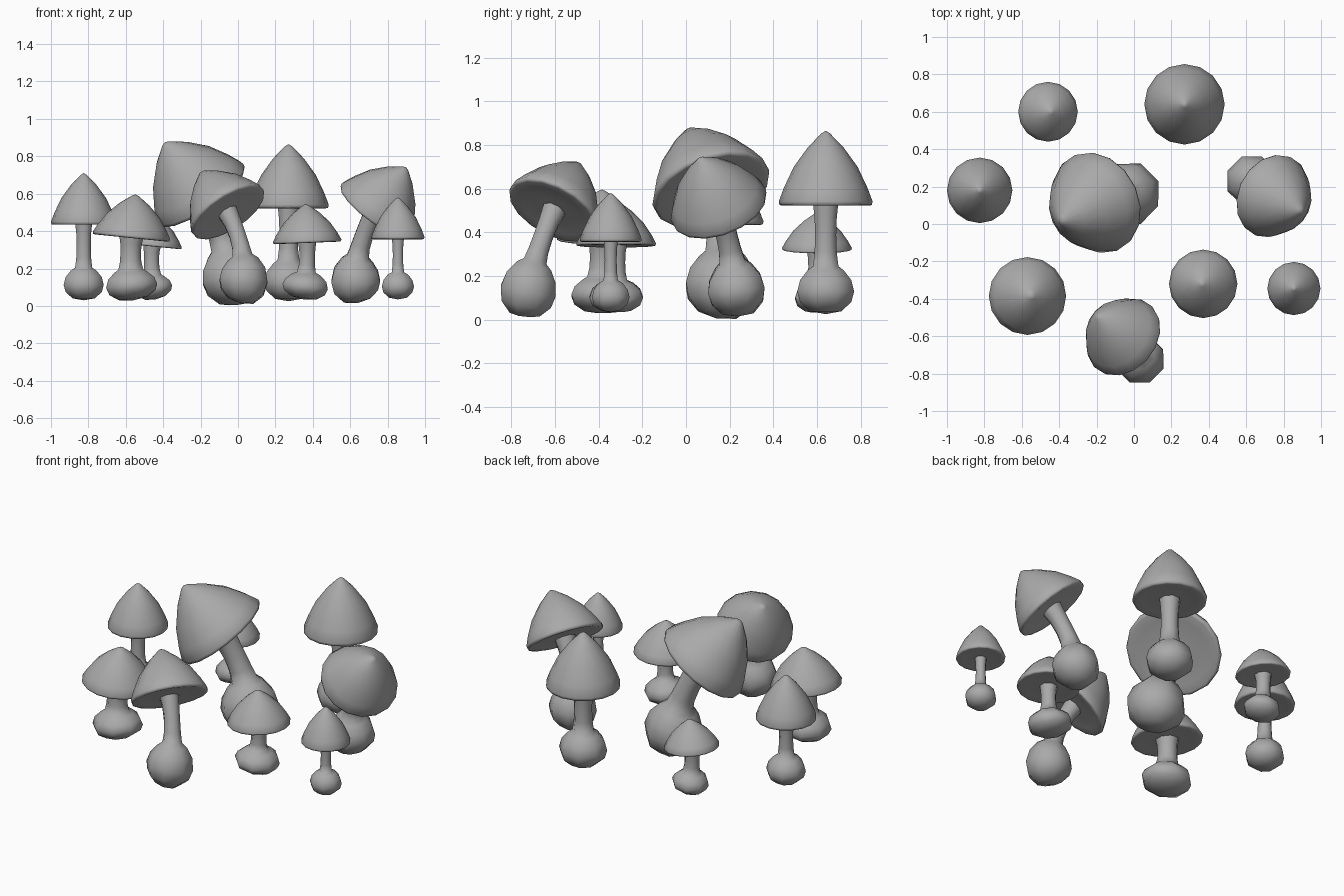
import bpy, bmesh, math
from mathutils import Vector

cube = bpy.data.objects.get("Cube")
if cube:
    bpy.data.objects.remove(cube)

# One plain grey for everything
grey = bpy.data.materials.new("plain_grey")
grey.use_nodes = True
colour = (0.4, 0.4, 0.4, 1)
grey.diffuse_color = colour
grey.node_tree.nodes["Principled BSDF"].inputs["Base Color"].default_value = colour


def loft(name, rings, sides, twist=0.0):
    """Skin rings of (centre, axis, radius); zero radius makes a pole."""
    bm = bmesh.new()
    loops = []
    for centre, axis, radius in rings:
        if radius == 0:
            loops.append([bm.verts.new(centre)])
            continue
        turn = Vector((0, 0, 1)).rotation_difference(axis)
        angles = [2 * math.pi * (i + twist) / sides for i in range(sides)]
        loops.append([bm.verts.new(centre + turn @ Vector(
            (radius * math.cos(a), radius * math.sin(a), 0))) for a in angles])
    for low, high in zip(loops, loops[1:]):
        for i in range(sides):
            j = (i + 1) % sides
            corners = [low[i % len(low)], low[j % len(low)],
                       high[j % len(high)], high[i % len(high)]]
            bm.faces.new(list(dict.fromkeys(corners)))
    bmesh.ops.recalc_face_normals(bm, faces=bm.faces)
    mesh = bpy.data.meshes.new(name)
    bm.to_mesh(mesh)
    bm.free()
    mesh.materials.append(grey)
    obj = bpy.data.objects.new(name, mesh)
    bpy.context.collection.objects.link(obj)
    bpy.ops.object.select_all(action='DESELECT')
    obj.select_set(True)
    bpy.context.view_layer.objects.active = obj
    bpy.ops.object.shade_smooth_by_angle(angle=math.radians(75))


# Cap outline: share of radius, share of height, from tip to flat underside
CAP = [(0, 1), (.09, .965), (.38, .77), (.68, .5), (.89, .21), (1, .02),
       (.985, -.03), (.93, -.04), (.75, -.02), (.4, -.02), (0, -.02)]
# Bulb outline: share of bulb radius, share of bulb height
BULB = [(0, 0), (.55, .06), (.9, .25), (1, .47), (.9, .71), (.64, .91)]


def mushroom(name, base, bulb_r, bulb_top, stem_r, rim, lean, cap_r, cap_h):
    base, rim = Vector(base), Vector(rim)
    axis = Vector((*lean, 1)).normalized()
    # Cap, tilted along its axis
    loft(name + "_cap", [(rim + axis * cap_h * h, axis, cap_r * r)
                         for r, h in CAP], 16)
    # Bulb and stem follow one bent path up into the cap
    end = rim + axis * cap_h * .08
    half = (end.z - base.z) / 2
    bend = end - Vector((lean[0] * .85, lean[1] * .85, 1)) * half

    def on_path(z):
        t = (z - base.z) / (end.z - base.z)
        point = base * (1 - t) ** 2 + bend * 2 * t * (1 - t) + end * t * t
        tangent = (bend - base) * (1 - t) + (end - bend) * t
        return point, tangent.normalized()

    tall = bulb_top - base.z
    rings = [(*on_path(base.z + tall * h), bulb_r * r) for r, h in BULB]
    for share, width in ((0, 1.15), (.2, 1), (.45, .95), (.7, 1), (1, 1.2)):
        z = bulb_top + (end.z - bulb_top) * share
        rings.append((*on_path(z), stem_r * width))
    loft(name + "_stem", rings, 8, .5)


# Upright mushrooms
mushroom("left_tall", (-.825, .18, .03), .116, .205, .043,
         (-.825, .18, .445), (0, 0), .175, .265)
mushroom("back_left_small", (-.44, .6, .035), .108, .165, .045,
         (-.46, .6, .325), (.1, 0), .16, .165)
mushroom("back_tall", (.27, .64, .025), .141, .245, .055,
         (.27, .64, .535), (0, 0), .215, .33)
mushroom("front_left", (-.56, -.39, .03), .148, .195, .062,
         (-.57, -.385, .372), (.1, 0), .208, .225)
mushroom("front_right", (.35, -.32, .035), .132, .18, .047,
         (.37, -.32, .345), (-.04, 0), .183, .2)
mushroom("right_small", (.855, -.345, .035), .093, .18, .031,
         (.855, -.345, .365), (0, 0), .142, .215)
# Leaning mushrooms
mushroom("front_leaning", (.01, -.74, .015), .138, .265, .05,
         (-.055, -.605, .505), (-.66, .54), .225, .28)
mushroom("centre_leaning", (-.01, .14, .005), .175, .31, .07,
         (-.2, .115, .6), (-.7, -.37), .28, .35)
mushroom("right_leaning", (.64, .24, .015), .141, .265, .055,
         (.74, .15, .52), (.72, -.38), .23, .285)
